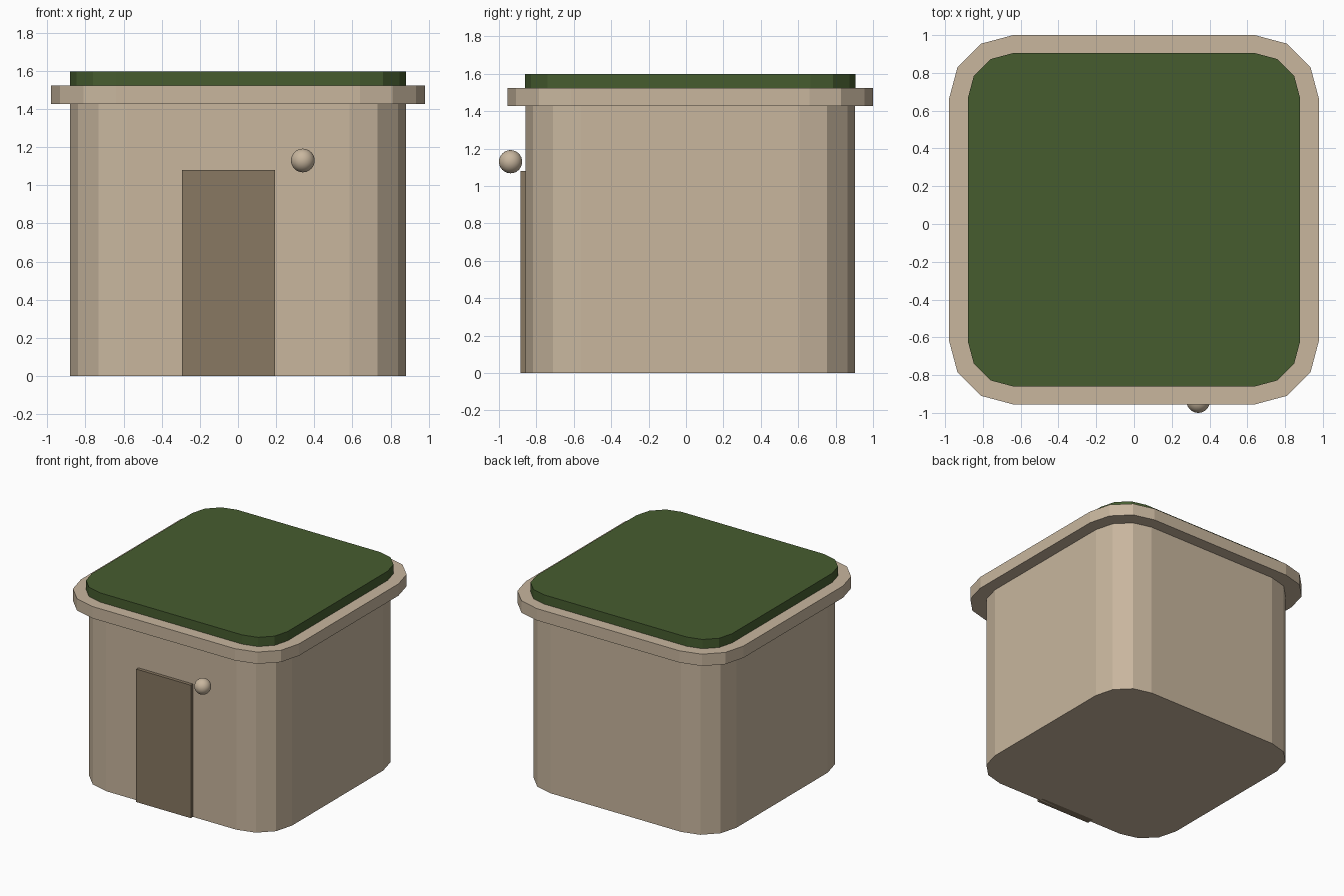
import bpy, bmesh
from math import sin, cos, pi

cube = bpy.data.objects.get("Cube")
if cube:
    bpy.data.objects.remove(cube, do_unlink=True)

CY = 0.0225  # centre of the building in depth


def material(name, rgb):
    linear = [((c / 255 + 0.055) / 1.055) ** 2.4 for c in rgb]
    mat = bpy.data.materials.new(name)
    mat.use_nodes = True
    mat.diffuse_color = (*linear, 1)
    mat.node_tree.nodes["Principled BSDF"].inputs["Base Color"].default_value = (*linear, 1)
    return mat


def add_object(name, bm, mat):
    mesh = bpy.data.meshes.new(name)
    bmesh.ops.recalc_face_normals(bm, faces=bm.faces)
    bm.to_mesh(mesh)
    bm.free()
    mesh.materials.append(mat)
    obj = bpy.data.objects.new(name, mesh)
    bpy.context.collection.objects.link(obj)
    return obj


def rounded_slab(name, half_x, half_y, radius, bottom, top, mat):
    """Rounded rectangle with three facets per corner, extruded upwards."""
    bm = bmesh.new()
    ring = []
    for i, (sx, sy) in enumerate([(1, 1), (-1, 1), (-1, -1), (1, -1)]):
        for step in range(4):
            a = (i + step / 3) * pi / 2
            x = sx * (half_x - radius) + radius * cos(a)
            y = CY + sy * (half_y - radius) + radius * sin(a)
            ring.append(bm.verts.new((x, y, bottom)))
    base = bm.faces.new(ring)
    lid = bmesh.ops.extrude_face_region(bm, geom=[base], use_keep_orig=True)
    verts = [v for v in lid["geom"] if isinstance(v, bmesh.types.BMVert)]
    bmesh.ops.translate(bm, verts=verts, vec=(0, 0, top - bottom))
    return add_object(name, bm, mat)


plaster = material("sand plaster", (200, 182, 158))
wood = material("brown door", (136, 120, 98))
grass = material("green roof", (70, 92, 47))

# Building body, projecting rim and roof covering
rounded_slab("walls", 0.88, 0.88, 0.295, 0, 1.43, plaster)
rounded_slab("roof_rim", 0.98, 0.9775, 0.34, 1.427, 1.523, plaster)
rounded_slab("roof_top", 0.88, 0.8825, 0.24, 1.52, 1.598, grass)

# Door panel
bm = bmesh.new()
bmesh.ops.create_cube(bm, size=1)
bmesh.ops.scale(bm, verts=bm.verts, vec=(0.49, 0.06, 1.08))
bmesh.ops.translate(bm, verts=bm.verts, vec=(-0.05, -0.855, 0.54))
add_object("door", bm, wood)

# Round lamp beside the door
bm = bmesh.new()
bmesh.ops.create_uvsphere(bm, u_segments=32, v_segments=16, radius=0.062)
bmesh.ops.translate(bm, verts=bm.verts, vec=(0.34, -0.938, 1.13))
lamp = add_object("lamp", bm, plaster)
for face in lamp.data.polygons:
    face.use_smooth = True
